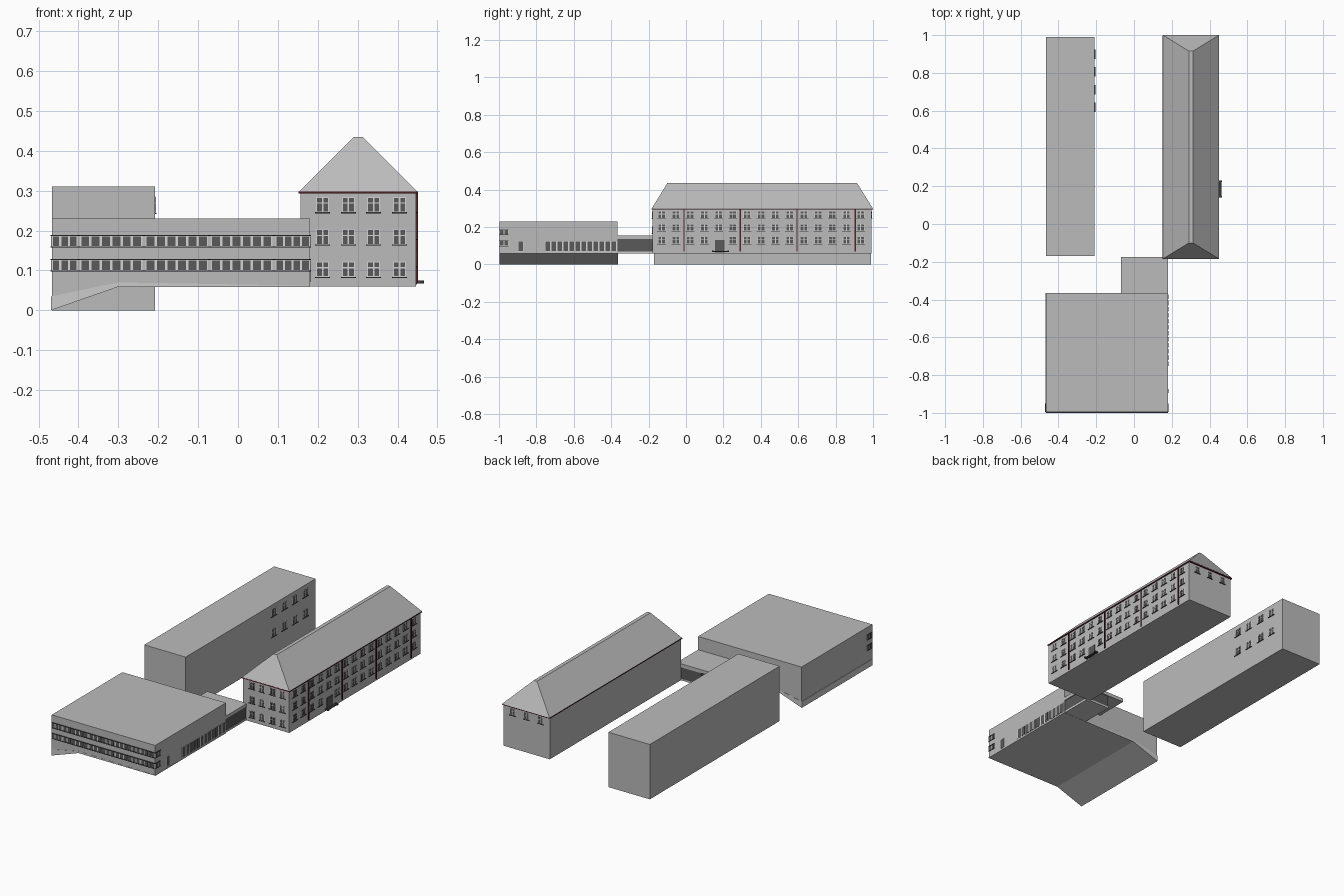
import bpy, bmesh

if "Cube" in bpy.data.objects:
    bpy.data.objects.remove(bpy.data.objects["Cube"])


def mat(name, *rgb):
    m = bpy.data.materials.new(name)
    m.diffuse_color = (*rgb, 1)
    m.use_nodes = True
    m.node_tree.nodes["Principled BSDF"].inputs["Base Color"].default_value = m.diffuse_color
    return m


WALL = mat("wall_grey", 0.50, 0.50, 0.50)
PLINTH = mat("plinth_light_grey", 0.60, 0.60, 0.60)
FRAME = mat("frame_pale_grey", 0.66, 0.66, 0.66)
GLASS = mat("glass_dark_grey", 0.10, 0.10, 0.10)
TRIM = mat("trim_charcoal", 0.04, 0.04, 0.04)
PIPE = mat("gutter_dark_red", 0.08, 0.015, 0.02)


def finish(name, bm, material):
    bmesh.ops.recalc_face_normals(bm, faces=bm.faces)
    me = bpy.data.meshes.new(name)
    bm.to_mesh(me)
    bm.free()
    me.materials.append(material)
    ob = bpy.data.objects.new(name, me)
    bpy.context.collection.objects.link(ob)


def add_box(bm, x0, x1, y0, y1, z0, z1):
    vs = bmesh.ops.create_cube(bm, size=1)["verts"]
    for v in vs:
        v.co.x = x1 if v.co.x > 0 else x0
        v.co.y = y1 if v.co.y > 0 else y0
        v.co.z = z1 if v.co.z > 0 else z0


def box(name, material, *dims):
    bm = bmesh.new()
    add_box(bm, *dims)
    finish(name, bm, material)


def prism(name, material, profile, y0, y1):
    """Extrude an x-z profile along y."""
    bm = bmesh.new()
    f = bm.faces.new([bm.verts.new((x, y0, z)) for x, z in profile])
    r = bmesh.ops.extrude_face_region(bm, geom=[f])
    for v in r["geom"]:
        if isinstance(v, bmesh.types.BMVert):
            v.co.y = y1
    finish(name, bm, material)


class Facade:
    """Collects thin plates on one wall; axis is the wall normal, sign its direction."""

    def __init__(self, name, axis, sign, pos):
        self.name, self.axis, self.sign, self.pos = name, axis, sign, pos
        self.parts = {}

    def plate(self, label, material, a0, a1, z0, z1, t):
        bm = self.parts.setdefault(label, (bmesh.new(), material))[0]
        d0, d1 = sorted((self.pos, self.pos + self.sign * t))
        if self.axis == "x":
            add_box(bm, d0, d1, a0, a1, z0, z1)
        else:
            add_box(bm, a0, a1, d0, d1, z0, z1)

    def window(self, a, z, w=0.032, h=0.038):
        # frame, four panes and a sill
        self.plate("frames", FRAME, a - w / 2, a + w / 2, z - h / 2, z + h / 2, 0.001)
        for i in (-1, 1):
            c = a + i * w * 0.245
            for b, t in ((-0.45, 0.06), (0.14, 0.45)):
                self.plate("panes", GLASS, c - w * 0.185, c + w * 0.185, z + b * h, z + t * h, 0.002)
        self.plate("sills", TRIM, a - w * 0.6, a + w * 0.6, z - h / 2 - 0.003, z - h / 2, 0.004)

    def strip(self, a0, a1, z0, z1, n, gap=0.2):
        # row of n panes in a pale frame
        self.plate("frames", FRAME, a0, a1, z0, z1, 0.001)
        p = (a1 - a0) / n
        for i in range(n):
            self.plate("panes", GLASS, a0 + p * (i + gap / 2), a0 + p * (i + 1 - gap / 2),
                       z0 + 0.001, z1 - 0.001, 0.002)

    def done(self):
        for label, (bm, m) in self.parts.items():
            finish(f"{self.name}_{label}", bm, m)


# Rear left block with a few windows facing the courtyard
box("rear_block", WALL, -0.467, -0.208, -0.17, 0.99, 0, 0.31)
f = Facade("rear_block", "x", 1, -0.208)
for i in range(4):
    for z in (0.15, 0.265):
        f.window(0.617 + i * 0.094, z, 0.042, 0.042)
f.done()

# Front block on sloping ground, with its plinth
Y0, Y1 = -0.996, -0.365
prism("front_block", WALL, [(-0.467, 0.002), (-0.3, 0.06), (0.18, 0.06), (0.18, 0.23), (-0.467, 0.23)], Y0, Y1)
prism("front_block_plinth", PLINTH, [(-0.469, 0), (-0.3, 0.059), (0.181, 0.059), (0.181, 0.062),
                                     (-0.3, 0.07), (-0.469, 0.035)], Y0 - 0.001, Y1 + 0.001)
f = Facade("front_block_front", "y", -1, Y0)
for z in (0.1, 0.16):
    for a0, a1, n in ((-0.467, -0.403, 3), (-0.396, -0.24, 6), (-0.232, -0.075, 6),
                      (-0.068, 0.086, 6), (0.094, 0.18, 4)):
        f.strip(a0, a1, z, z + 0.026, n, 0.24)
    f.plate("sills", TRIM, -0.467, 0.18, z - 0.003, z, 0.004)
    f.plate("heads", TRIM, -0.467, 0.18, z + 0.026, z + 0.029, 0.004)
f.done()
for name, sign, pos in (("front_block_right", 1, 0.18), ("front_block_left", -1, -0.467)):
    f = Facade(name, "x", sign, pos)
    for z in (0.1, 0.16):
        f.strip(Y0, -0.95, z, z + 0.026, 2, 0.24)
        f.plate("sills", TRIM, Y0, -0.95, z - 0.003, z, 0.003)
        f.plate("heads", TRIM, Y0, -0.95, z + 0.026, z + 0.029, 0.003)
    if sign > 0:  # side door and glazed hall
        f.strip(-0.897, -0.87, 0.07, 0.125, 1)
        f.strip(-0.755, -0.37, 0.07, 0.125, 12, 0.25)
    f.done()

# Connecting passage: floor, glazed body, overhanging roof
box("passage_floor", PLINTH, 0.03, 0.178, -0.365, -0.178, 0.06, 0.07)
box("passage_glazing", GLASS, 0.032, 0.175, -0.365, -0.18, 0.07, 0.135)
box("passage_roof", WALL, -0.07, 0.18, -0.365, -0.175, 0.135, 0.155)

# Main building
X0, X1, B0, B1 = 0.157, 0.446, -0.18, 0.992
box("main_walls", WALL, X0, X1, B0, B1, 0.06, 0.295)
box("main_gutter", PIPE, 0.152, 0.451, -0.185, 0.999, 0.293, 0.298)

# Hipped roof with a narrow flat ridge
bm = bmesh.new()
add_box(bm, 0.153, 0.45, -0.184, 1.0, 0.298, 0.435)
for v in bm.verts:
    if v.co.z > 0.4:
        v.co.x = 0.291 if v.co.x < 0.3 else 0.312
        v.co.y = -0.1 if v.co.y < 0 else 0.915
finish("main_roof", bm, WALL)

# Main building windows
f = Facade("main_front", "y", -1, B0)
for x in (0.212, 0.277, 0.34, 0.405):
    for z in (0.103, 0.184, 0.265):
        f.window(x, z)
f.done()
f = Facade("main_back", "y", 1, B1)
for x in (0.215, 0.302, 0.39):
    f.window(x, 0.265)
f.done()
f = Facade("main_right", "x", 1, X1)
for i in range(15):
    for z in (0.129, 0.198, 0.266):
        if i != 4 or z > 0.15:
            f.window(-0.13 + i * 0.076, z, 0.04)
for y in (-0.01, 0.29, 0.593, 0.905):  # downpipes
    f.plate("downpipes", PIPE, y - 0.003, y + 0.003, 0.07, 0.295, 0.005)
f.plate("door", GLASS, 0.155, 0.205, 0.065, 0.13, 0.003)
f.done()

# Entrance landing with raised ends
bm = bmesh.new()
add_box(bm, X1, 0.462, 0.14, 0.23, 0.067, 0.072)
for y in (0.14, 0.222):
    add_box(bm, X1, 0.467, y, y + 0.008, 0.067, 0.075)
finish("entrance_landing", bm, TRIM)
